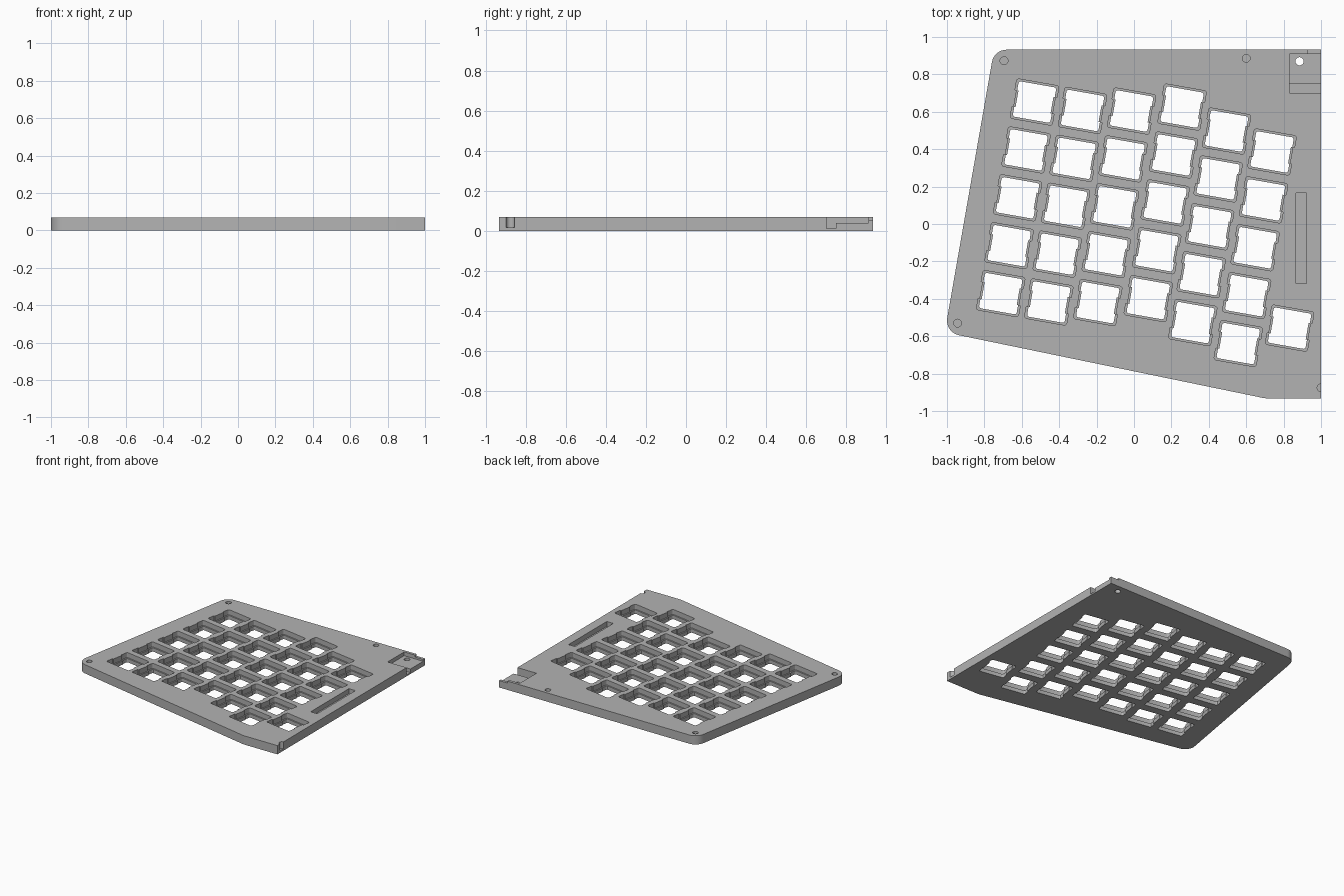
import bpy, bmesh, math
from mathutils import Vector

if "Cube" in bpy.data.objects:
    bpy.data.objects.remove(bpy.data.objects["Cube"])

T = 0.07                       # plate thickness
TILT = math.radians(-10)       # key field rotation
PITCH = 0.26

grey = bpy.data.materials.new("plain grey")
grey.diffuse_color = (0.45, 0.45, 0.45, 1)
grey.use_nodes = True
grey.node_tree.nodes["Principled BSDF"].inputs["Base Color"].default_value = grey.diffuse_color


def round_poly(corners, seg=4):
    """Outline from anticlockwise (x, y, radius) corners."""
    out, n = [], len(corners)
    for i, (x, y, r) in enumerate(corners):
        p = Vector((x, y))
        if r == 0:
            out.append(p)
            continue
        a = (Vector(corners[i - 1][:2]) - p).normalized()
        b = (Vector(corners[(i + 1) % n][:2]) - p).normalized()
        half = math.acos(max(-1.0, min(1.0, a.dot(b)))) / 2
        centre = p + (a + b).normalized() * (r / math.sin(half))
        start = p + a * (r / math.tan(half)) - centre
        first = math.atan2(start.y, start.x)
        sweep = math.pi - 2 * half
        for k in range(seg + 1):
            ang = first + sweep * k / seg
            out.append(centre + Vector((math.cos(ang), math.sin(ang))) * r)
    return out


def rect(x0, x1, y0, y1):
    return [Vector(p) for p in ((x0, y0), (x1, y0), (x1, y1), (x0, y1))]


def circle(x, y, r, n=20):
    return [Vector((x + r * math.cos(2 * math.pi * i / n),
                    y + r * math.sin(2 * math.pi * i / n))) for i in range(n)]


def prisms(name, items):
    """One object made of upright prisms: (outline, bottom, top)."""
    bm = bmesh.new()
    for pts, z0, z1 in items:
        low = [bm.verts.new((p.x, p.y, z0)) for p in pts]
        high = [bm.verts.new((p.x, p.y, z1)) for p in pts]
        bm.faces.new(low[::-1])
        bm.faces.new(high)
        for i in range(len(pts)):
            j = (i + 1) % len(pts)
            bm.faces.new((low[i], low[j], high[j], high[i]))
    mesh = bpy.data.meshes.new(name)
    bm.to_mesh(mesh)
    bm.free()
    mesh.materials.append(grey)
    obj = bpy.data.objects.new(name, mesh)
    bpy.context.collection.objects.link(obj)
    return obj


def cut(target, name, items):
    """Subtract prisms from the target and discard the cutter."""
    cutter = prisms(name, items)
    cutter.hide_render = True
    mod = target.modifiers.new(name, 'BOOLEAN')
    mod.operation = 'DIFFERENCE'
    mod.solver = 'EXACT'
    mod.object = cutter
    bpy.context.view_layer.update()
    result = bpy.data.meshes.new_from_object(
        target.evaluated_get(bpy.context.evaluated_depsgraph_get()))
    target.modifiers.remove(mod)
    if len(result.polygons):
        target.data = result
    bpy.data.objects.remove(cutter)


def turned(x, y):
    c, s = math.cos(TILT), math.sin(TILT)
    return Vector((x * c - y * s, x * s + y * c))


def key_outline(centre, w, h, waist, r):
    """Tilted key opening with a clip tab on each side."""
    t = 0.045
    pts = round_poly([(-w, -h, r), (w, -h, r), (w, -t, 0), (w - waist, -t, 0),
                      (w - waist, t, 0), (w, t, 0), (w, h, r), (-w, h, r),
                      (-w, t, 0), (waist - w, t, 0), (waist - w, -t, 0), (-w, -t, 0)], 3)
    return [centre + turned(p.x, p.y) for p in pts]


# plate body
plate = prisms("plate", [(round_poly([(1, -0.932, 0), (1, 0.932, 0), (-0.748, 0.932, 0.08),
                                      (-1.012, -0.579, 0.08), (0.70, -0.932, 0.12)], 8), 0, T)])

# key openings: five per column plus one thumb key
tops = [(-0.532, 0.652), (-0.275, 0.607), (-0.013, 0.604),
        (0.257, 0.625), (0.495, 0.497), (0.738, 0.385)]
keys = [Vector(p) + turned(0, -PITCH * row) for p in tops for row in range(5)]
keys.append(Vector((0.832, -0.557)))
cut(plate, "key_through_holes", [(key_outline(k, 0.102, 0.096, 0.007, 0.012), -0.1, 0.2) for k in keys])
cut(plate, "key_recesses", [(key_outline(k, 0.114, 0.107, 0.009, 0.012), 0.03, 0.2) for k in keys])

# blind screw holes and long slot
screws = [(-0.695, 0.873), (0.60, 0.886), (-0.943, -0.53), (1.0, -0.876)]
cut(plate, "screw_holes", [(circle(x, y, 0.021), 0.016, 0.2) for x, y in screws])
cut(plate, "long_slot", [(rect(0.865, 0.923, -0.318, 0.165), 0.03, 0.2)])

# stepped connector pocket in the back right corner
cut(plate, "pocket_floor", [(rect(0.832, 1.1, 0.70, 0.91), 0.04, 0.2)])
cut(plate, "pocket_trench", [(rect(0.832, 1.1, 0.70, 0.748), 0.012, 0.2)])
cut(plate, "pocket_edge", [(rect(0.927, 1.1, 0.85, 1.1), 0.055, 0.2)])
cut(plate, "pocket_hole", [(circle(0.885, 0.87, 0.022), -0.1, 0.2)])

# smooth the round corners, keep hard edges
bpy.ops.object.select_all(action='DESELECT')
plate.select_set(True)
bpy.context.view_layer.objects.active = plate
bpy.ops.object.shade_smooth_by_angle(angle=math.radians(25))
